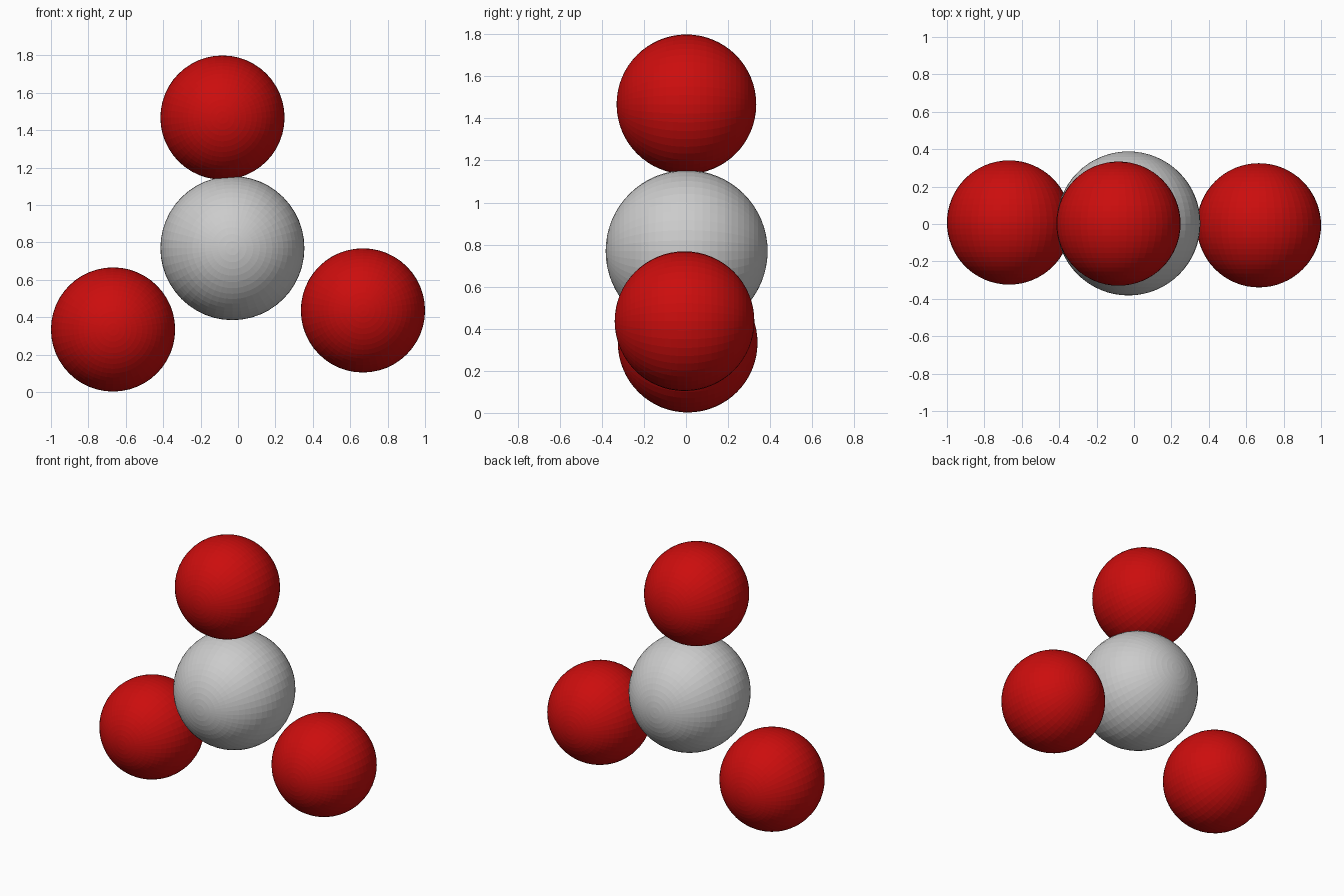
import bpy, math

if "Cube" in bpy.data.objects:
    bpy.data.objects.remove(bpy.data.objects["Cube"])

red = bpy.data.materials.new("red")
red.diffuse_color = (0.6, 0.004, 0.004, 1)
red.use_nodes = True
red.node_tree.nodes["Principled BSDF"].inputs["Base Color"].default_value = red.diffuse_color


def ball(name, center, radius, material=None):
    # Faceted sphere with its poles along y
    bpy.ops.mesh.primitive_uv_sphere_add(
        segments=48, ring_count=32, radius=radius, location=center,
        rotation=(math.pi / 2, 0, 0))
    ob = bpy.context.object
    ob.name = name
    if material:
        ob.data.materials.append(material)
    bpy.ops.object.shade_flat()
    return ob


# Grey centre atom and three red outer atoms in one plane
ball("centre_atom", (-0.03, 0.003, 0.769), 0.385)
ball("top_atom", (-0.083, 0.002, 1.467), 0.332, red)
ball("left_atom", (-0.668, 0.008, 0.334), 0.332, red)
ball("right_atom", (0.668, -0.007, 0.436), 0.332, red)
